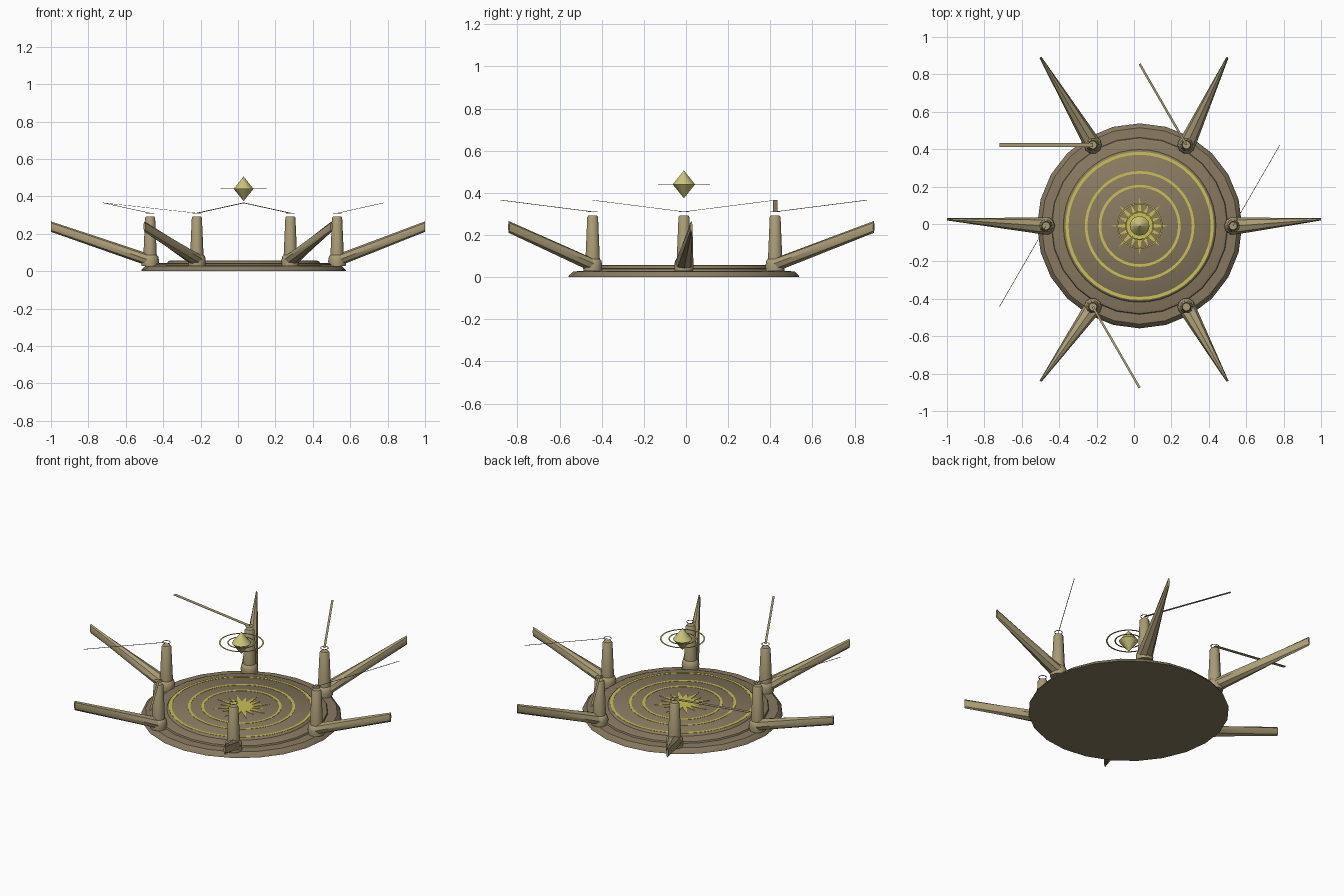
import bpy, bmesh, math
from mathutils import Vector

cube = bpy.data.objects.get("Cube")
if cube:
    bpy.data.objects.remove(cube, do_unlink=True)

CENTRE = Vector((0.03, -0.01, 0))
TAU = math.tau


def material(name, rgb):
    m = bpy.data.materials.new(name)
    m.use_nodes = True
    colour = (*rgb, 1)
    m.diffuse_color = colour
    m.node_tree.nodes["Principled BSDF"].inputs["Base Color"].default_value = colour
    return m


BROWN = material("dark bronze", (0.25, 0.195, 0.12))
TAN = material("pale bronze", (0.40, 0.33, 0.18))
GOLD = material("gold inlay", (0.60, 0.53, 0.09))
CRYSTAL = material("crystal yellow", (0.60, 0.55, 0.20))


def polar(r, a, z=0.0):
    return Vector((r * math.cos(a), r * math.sin(a), z))


def finish(name, bm, mat, origin=CENTRE, smooth=None):
    bmesh.ops.remove_doubles(bm, verts=bm.verts, dist=1e-6)
    bmesh.ops.recalc_face_normals(bm, faces=bm.faces)
    mesh = bpy.data.meshes.new(name)
    bm.to_mesh(mesh)
    bm.free()
    mesh.materials.append(mat)
    ob = bpy.data.objects.new(name, mesh)
    ob.location = origin
    bpy.context.collection.objects.link(ob)
    if smooth:
        bpy.ops.object.select_all(action='DESELECT')
        ob.select_set(True)
        bpy.context.view_layer.objects.active = ob
        bpy.ops.object.shade_smooth_by_angle(angle=math.radians(smooth))
    return ob


def loft(bm, rings, caps=True):
    """Bridge equal-sized loops of points, closing both ends."""
    loops = [[bm.verts.new(p) for p in ring] for ring in rings]
    for low, high in zip(loops, loops[1:]):
        for i in range(len(low)):
            j = (i + 1) % len(low)
            bm.faces.new((low[i], low[j], high[j], high[i]))
    if caps:
        bm.faces.new(loops[0][::-1])
        bm.faces.new(loops[-1])


def lathe(name, profile, sides, mat, origin=CENTRE, smooth=40):
    bm = bmesh.new()
    loft(bm, [[polar(r, TAU * i / sides, z) for i in range(sides)] for r, z in profile])
    return finish(name, bm, mat, origin, smooth)


def flat_ring(name, inner, outer, z, mat, sides=48, origin=CENTRE, thick=0.002):
    bm = bmesh.new()
    section = [(inner, z), (outer, z), (outer, z + thick), (inner, z + thick), (inner, z)]
    loft(bm, [[polar(r, TAU * i / sides, h) for i in range(sides)] for r, h in section], caps=False)
    return finish(name, bm, mat, origin)


# Stepped round platform
lathe("platform_base", [(0.548, 0), (0.545, 0.008), (0.525, 0.027), (0.46, 0.03)], 24, BROWN)
lathe("platform_step", [(0.475, 0.025), (0.47, 0.038), (0.455, 0.044)], 24, BROWN)
lathe("platform_disc", [(0.41, 0.04), (0.405, 0.05), (0.398, 0.055)], 48, BROWN)

# Gold inlay circles and central sunburst
for n, (r, w) in enumerate([(0.388, 0.016), (0.286, 0.014), (0.212, 0.014)]):
    flat_ring(f"inlay_ring_{n + 1}", r - w / 2, r + w / 2, 0.0545, GOLD)
bm = bmesh.new()
rays = 16
star = []
for i in range(rays):
    a = TAU * i / rays
    star += [polar(0.155 if i % 2 == 0 else 0.12, a), polar(0.062, a + math.pi / rays)]
loft(bm, [[p + Vector((0, 0, z)) for p in star] for z in (0.0545, 0.0575)])
finish("sunburst", bm, GOLD)

# Floating crystal with two thin halos
lathe("crystal", [(0.0005, 0.375), (0.053, 0.44), (0.0005, 0.505)], 12, CRYSTAL, smooth=50)
flat_ring("inner_halo", 0.070, 0.077, 0.44, GOLD, 32)
flat_ring("outer_halo", 0.115, 0.123, 0.44, GOLD, 32)

# Six posts, each with a collar, top ring, blade arm and thin spar
TIP_CENTRE = Vector((0, 0.025, 0))
SPAR_WIDTHS = [0.003, 0.012, 0.02, 0.003, 0.012, None]
for k in range(6):
    a = TAU * k / 6
    foot = CENTRE + polar(0.5, a)
    lathe(f"post_{k + 1}", [(0.038, 0.03), (0.036, 0.08), (0.027, 0.285), (0.022, 0.292)],
          10, TAN, foot)
    lathe(f"collar_{k + 1}", [(0.046, 0.028), (0.048, 0.055), (0.044, 0.078), (0.034, 0.088)],
          10, TAN, foot)
    flat_ring(f"post_ring_{k + 1}", 0.019, 0.023, 0.309, TAN, 16, foot)

    # Blade arm: broad at the root, narrowing to an upright edge at the tip
    side = polar(1, a + math.pi / 2)
    root = foot + polar(0.02, a, 0.064)
    tip = TIP_CENTRE + polar(1.0, a, 0.238)
    bm = bmesh.new()
    rings = []
    for t in (0, 0.5, 1):
        mid = root.lerp(tip, t)
        wide = 0.045 + (0.006 - 0.045) * t
        tall = 0.033 + (0.028 - 0.033) * t
        rings.append([mid + side * (wide * math.cos(b)) + Vector((0, 0, tall * math.sin(b)))
                      for b in (TAU * i / 8 for i in range(8))])
    loft(bm, rings)
    finish(f"blade_arm_{k + 1}", bm, TAN, Vector(), 35)

    # Spar rising sideways from the post top
    width = SPAR_WIDTHS[k]
    if width:
        heading = a + TAU / 6
        start = foot + Vector((0, 0, 0.31))
        end = foot + polar(0.5, heading, 0.365)
        across = polar(width / 2, heading + math.pi / 2)
        up = Vector((0, 0, 0.001))
        bm = bmesh.new()
        loft(bm, [[p + across + up, p - across + up, p - across - up, p + across - up]
                  for p in (start, end)])
        finish(f"spar_{k + 1}", bm, TAN, Vector())
